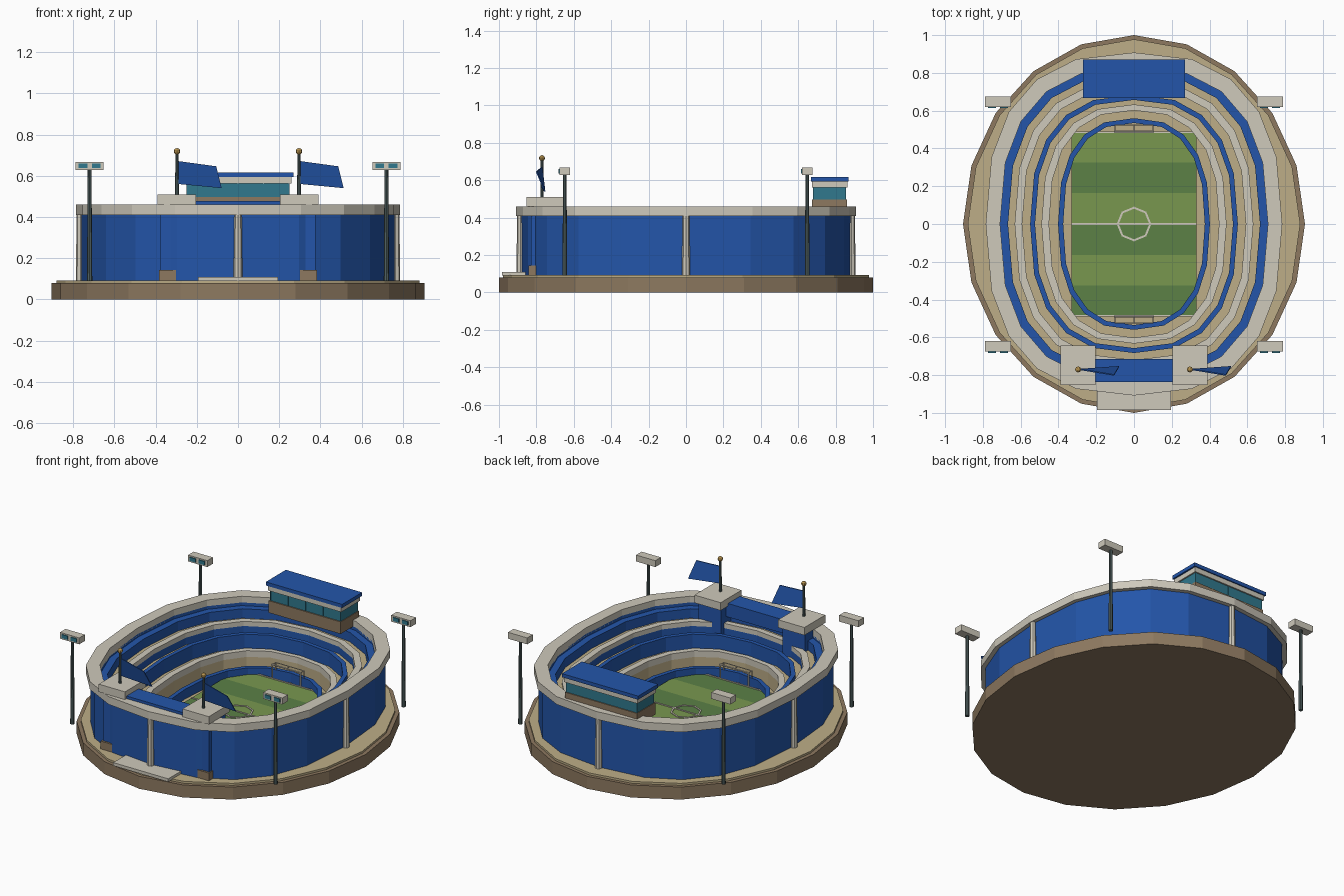
import bpy, bmesh, math
from mathutils import Vector

if "Cube" in bpy.data.objects:
    bpy.data.objects.remove(bpy.data.objects["Cube"])

MATS = {}
COLS = dict(blue=(40, 86, 168), cream=(205, 200, 186), tan=(188, 172, 134), brown=(140, 120, 96),
            teal=(52, 120, 140), grass=(120, 150, 80), grass_dark=(92, 128, 72),
            gold=(180, 145, 80), steel=(82, 98, 98))


def mat(key):
    if key not in MATS:
        m = bpy.data.materials.new(key)
        m.diffuse_color = [(c / 255) ** 2.2 for c in COLS[key]] + [1]
        m.use_nodes = True
        m.node_tree.nodes["Principled BSDF"].inputs["Base Color"].default_value = m.diffuse_color
        MATS[key] = m
    return MATS[key]


def finish(name, bm, keys):
    me = bpy.data.meshes.new(name)
    bmesh.ops.recalc_face_normals(bm, faces=bm.faces)
    bm.to_mesh(me)
    bm.free()
    for k in keys:
        me.materials.append(mat(k))
    ob = bpy.data.objects.new(name, me)
    bpy.context.collection.objects.link(ob)
    return ob


def box(name, x, y, z, key):
    """Box from (min, max) pairs."""
    bm = bmesh.new()
    bmesh.ops.create_cube(bm, size=1)
    for v in bm.verts:
        v.co = [r[0] if c < 0 else r[1] for c, r in zip(v.co, (x, y, z))]
    return finish(name, bm, [key])


def rod(name, a, b, r1, r2, key, n=8):
    a, b = Vector(a), Vector(b)
    bm = bmesh.new()
    bmesh.ops.create_cone(bm, cap_ends=True, segments=n, radius1=r1, radius2=r2, depth=(b - a).length)
    q = (b - a).to_track_quat('Z', 'Y')
    for v in bm.verts:
        v.co = q @ v.co + (a + b) / 2
    return finish(name, bm, [key])


def loft(name, prof, keys, n=20, p=0.8, closed=False, caps=False):
    """Stack of 20-sided (super)ellipses (rx, ry, z); keys colours each band."""
    bm = bmesh.new()
    rings = []
    for rx, ry, z in prof:
        ring = []
        for i in range(n):
            t = 2 * math.pi * i / n
            c, s = math.cos(t), math.sin(t)
            c = 0 if abs(c) < 1e-6 else c
            s = 0 if abs(s) < 1e-6 else s
            ring.append(bm.verts.new((math.copysign(abs(c) ** p, c) * rx, math.copysign(abs(s) ** p, s) * ry, z)))
        rings.append(ring)
    names = list(dict.fromkeys(keys))
    for j in range(len(rings) if closed else len(rings) - 1):
        a, b = rings[j], rings[(j + 1) % len(rings)]
        for i in range(n):
            f = bm.faces.new((a[i], a[(i + 1) % n], b[(i + 1) % n], b[i]))
            f.material_index = names.index(keys[j % len(keys)])
    if caps:
        bm.faces.new(rings[0])
        bm.faces.new(rings[-1])
    return finish(name, bm, names)


# Ground plinth
loft("plinth", [(.905, 1, 0), (.905, 1, .08)], ["brown"], p=1, caps=True)
loft("ground", [(.88, .978, .08), (.88, .978, .093)], ["tan"], p=1, caps=True)

# Outer shell and seating bowl in one closed profile
shell = [
    (.76, .88, .09, "blue"), (.76, .88, .42, "blue"),
    (.709, .83, .42, "blue"), (.709, .83, .40, "blue"),
    (.667, .79, .40, "blue"), (.667, .79, .34, "tan"),
    (.632, .757, .34, "cream"), (.632, .757, .355, "cream"), (.592, .72, .355, "cream"),
    (.592, .72, .325, "blue"), (.592, .72, .28, "tan"),
    (.55, .683, .28, "blue"), (.55, .683, .305, "blue"), (.524, .657, .305, "blue"),
    (.524, .657, .215, "tan"),
    (.49, .633, .215, "cream"), (.49, .633, .23, "cream"), (.45, .602, .23, "cream"),
    (.45, .602, .19, "tan"), (.45, .602, .10, "tan"),
    (.402, .56, .10, "blue"), (.402, .56, .155, "blue"), (.375, .535, .155, "blue"),
    (.375, .535, .09, "tan")]
loft("shell_and_bowl", [s[:3] for s in shell], [s[3] for s in shell], closed=True)
loft("parapet", [(.785, .908, .41), (.785, .908, .46), (.709, .83, .46), (.709, .83, .41)], ["cream"], closed=True)

# Wall pillars on the four axes
for k, (x, y) in enumerate([(0, -.885), (0, .885), (.765, 0), (-.765, 0)]):
    rod(f"pillar_{k}", (x, y, .09), (x, y, .415), .022, .018, "cream")

# Pitch: mown stripes, lines, centre circle
for i in range(6):
    y = .49 - i * .98 / 6
    box(f"pitch_stripe_{i}", (-.33, .33), (y - .98 / 6, y), (.09, .112), "grass_dark" if i % 2 else "grass")
for k, y in enumerate((-.486, 0, .486)):
    box(f"pitch_line_{k}", (-.33, .33), (y - .005, y + .005), (.11, .116), "cream")
loft("centre_circle", [(.092, .092, .11), (.092, .092, .116), (.081, .081, .116), (.081, .081, .11)],
     ["cream"], n=8, p=1, closed=True)

# Goals
for s in (-1, 1):
    f, b = s * .49, s * .525
    for x in (-.1, 0, .1):
        rod("goal_roof_bar", (x, f, .2), (x, b, .2), .003, .003, "cream", 6)
    for x in (-.1, .1):
        rod("goal_post", (x, f, .11), (x, f, .2), .005, .005, "cream", 6)
        rod("goal_stay", (x, b, .1), (x, b, .2), .003, .003, "cream", 6)
    rod("goal_crossbar", (-.105, f, .2), (.105, f, .2), .005, .005, "cream", 6)
    rod("goal_back_bar", (-.1, b, .2), (.1, b, .2), .003, .003, "cream", 6)

# Entrance: towers, lintel, step
for s in (-1, 1):
    cx = s * .297
    box("tower_shaft", (cx - .08, cx + .08), (-.83, -.665), (.09, .465), "blue")
    box("tower_base", (cx - .087, cx + .087), (-.843, -.655), (.09, .143), "brown")
    box("tower_cap", (cx - .093, cx + .093), (-.853, -.642), (.46, .51), "cream")
    # Flagpole, finial and twisted flag
    px, py = s * .296, -.77
    rod("flagpole", (px, py, .5), (px, py, .715), .009, .008, "steel")
    bm = bmesh.new()
    bmesh.ops.create_uvsphere(bm, u_segments=8, v_segments=6, radius=.016)
    bmesh.ops.translate(bm, verts=bm.verts, vec=(px, py, .718))
    finish("finial", bm, ["gold"])
    bm = bmesh.new()
    quad = [(.007, 0, .671), (.19, -.03, .646), (.217, .015, .54), (.007, 0, .56)]
    a, b = [[bm.verts.new((px + x, py + y + d, z)) for x, y, z in quad] for d in (-.003, .003)]
    bm.faces.new(a)
    bm.faces.new(b)
    for i in range(4):
        j = (i + 1) % 4
        bm.faces.new((a[i], a[j], b[j], b[i]))
    finish("flag", bm, ["blue"])
box("gate_lintel", (-.22, .22), (-.836, -.716), (.39, .477), "blue")
box("entrance_step", (-.195, .195), (-.985, -.835), (.09, .11), "cream")

# Press box at the back
box("press_box_base", (-.255, .255), (.675, .86), (.42, .497), "brown")
box("press_box_glass", (-.248, .248), (.682, .854), (.49, .565), "teal")
box("press_box_fascia", (-.26, .26), (.673, .863), (.562, .595), "cream")
box("press_box_roof", (-.27, .27), (.668, .87), (.593, .616), "blue")
for i in range(5):
    x = -.248 + i * .124
    box(f"press_box_mullion_{i}", (x - .003, x + .003), (.68, .856), (.49, .565), "teal")

# Floodlights at the four corners, all lamps facing the front
for sx in (-1, 1):
    for sy in (-1, 1):
        x, y = sx * .72, sy * .648
        rod("light_mast", (x, y, .09), (x, y, .635), .013, .009, "steel")
        box("light_head", (x - .068, x + .068), (y - .028, y + .028), (.627, .668), "cream")
        for d in (-.032, .032):
            box("lamp", (x + d - .021, x + d + .021), (y - .034, y - .02), (.637, .66), "teal")
